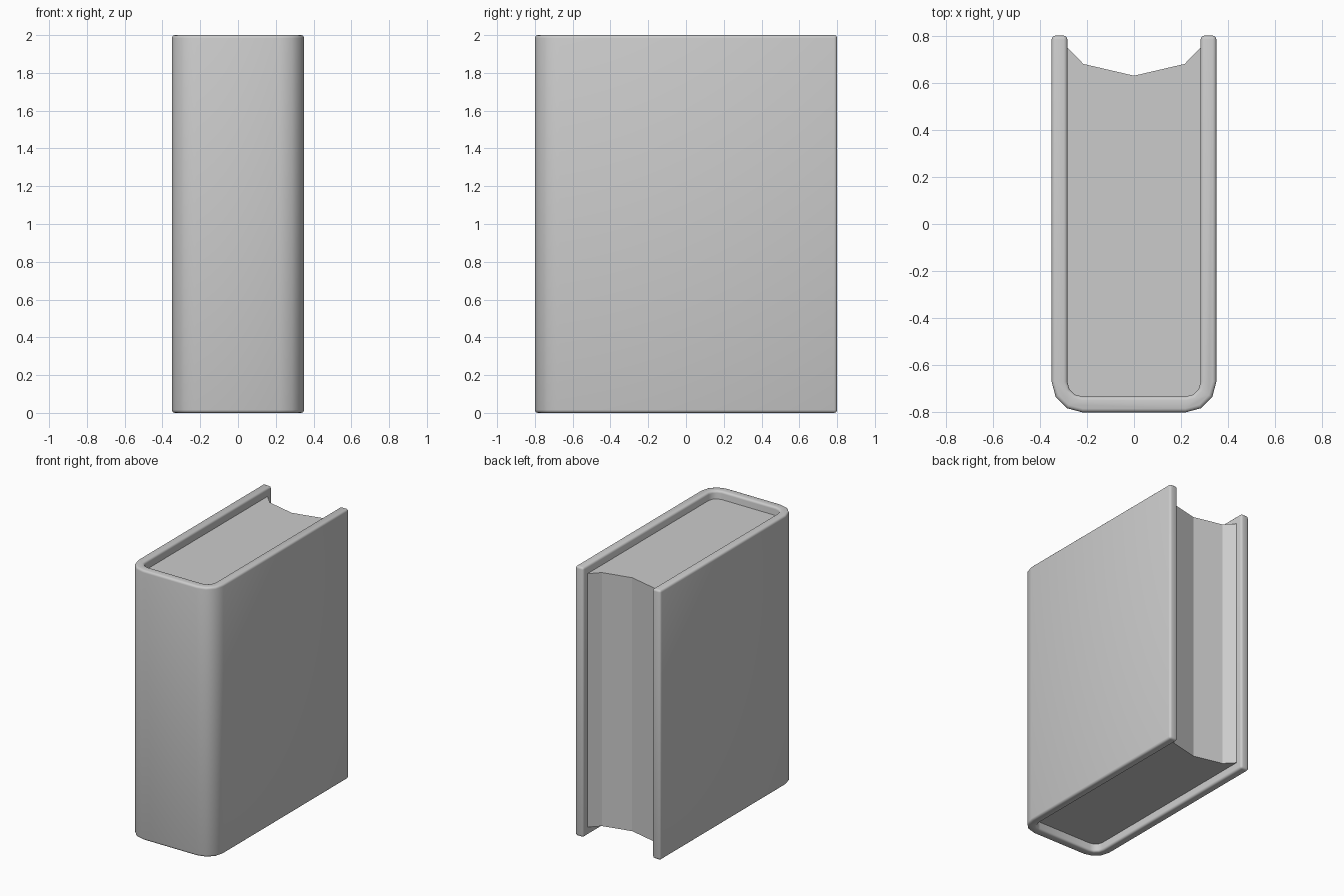
import bpy, bmesh, math

if "Cube" in bpy.data.objects:
    bpy.data.objects.remove(bpy.data.objects["Cube"])

W, D, T = 0.35, 0.80, 0.067      # half width, half depth, cover thickness
R = 0.13                         # outer spine corner radius
RECESS = 0.06                    # pages sit below the cover edges


def spine_arc(offset):
    """U-shaped path around the spine, inset from the outer surface, left to right."""
    r, cx, cy = R - offset, W - R, -D + R
    right = [(cx + r * math.cos(a), cy + r * math.sin(a))
             for a in (math.radians(d) for d in (-90, -60, -30, 0))]
    return [(-x, y) for x, y in reversed(right)] + right


def extrude_profile(name, points, z0, z1):
    bm = bmesh.new()
    face = bm.faces.new([bm.verts.new((x, y, z0)) for x, y in points])
    res = bmesh.ops.extrude_face_region(bm, geom=[face])
    top = [g for g in res["geom"] if isinstance(g, bmesh.types.BMVert)]
    bmesh.ops.translate(bm, verts=top, vec=(0, 0, z1 - z0))
    bmesh.ops.recalc_face_normals(bm, faces=bm.faces)
    mesh = bpy.data.meshes.new(name)
    bm.to_mesh(mesh)
    bm.free()
    obj = bpy.data.objects.new(name, mesh)
    bpy.context.collection.objects.link(obj)
    return obj


def shade(obj, degrees):
    bpy.ops.object.select_all(action='DESELECT')
    obj.select_set(True)
    bpy.context.view_layer.objects.active = obj
    bpy.ops.object.shade_smooth_by_angle(angle=math.radians(degrees))


# Cover: U-shaped shell of two boards and a rounded spine
outer, inner = spine_arc(0), spine_arc(T)
profile = [(-W, D)] + outer + [(W, D), (W - T, D)] + inner[::-1] + [(-W + T, D)]
cover = extrude_profile("cover", profile, 0, 2)
bevel = cover.modifiers.new("soft_edges", 'BEVEL')
bevel.width = 0.016
bevel.segments = 3
bevel.limit_method = 'ANGLE'
bevel.angle_limit = math.radians(45)
bpy.context.view_layer.objects.active = cover
cover.select_set(True)
bpy.ops.object.modifier_apply(modifier=bevel.name)
shade(cover, 40)

# Pages: block with a hollow fore edge, recessed inside the cover
X = W - T
fore_edge = [(X, 0.75), (0.215, 0.68), (0, 0.63), (-0.215, 0.68), (-X, 0.75)]
pages = extrude_profile("pages", inner + fore_edge, RECESS, 2 - RECESS)
shade(pages, 10)
